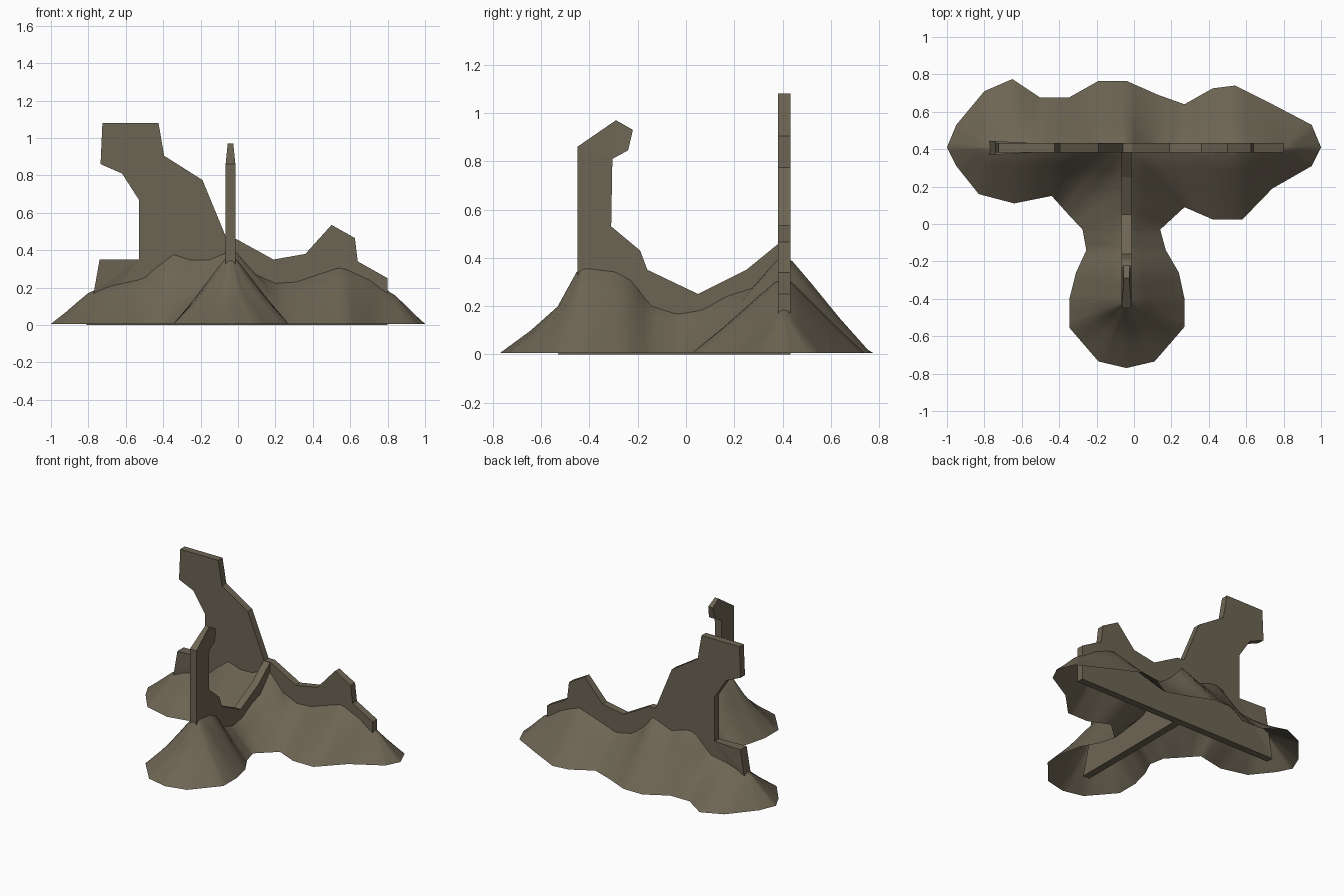
import bpy, bmesh

if "Cube" in bpy.data.objects:
    bpy.data.objects.remove(bpy.data.objects["Cube"])

stone = bpy.data.materials.new("weathered_stone")
stone.diffuse_color = (0.152, 0.130, 0.088, 1)
stone.use_nodes = True
stone.node_tree.nodes["Principled BSDF"].inputs["Base Color"].default_value = stone.diffuse_color


def finish(name, bm, smooth=False):
    me = bpy.data.meshes.new(name)
    bm.to_mesh(me)
    bm.free()
    me.materials.append(stone)
    for p in me.polygons:
        p.use_smooth = smooth
    ob = bpy.data.objects.new(name, me)
    bpy.context.collection.objects.link(ob)
    return ob


def wall(name, profile, place, mid, half):
    """Extrude a broken-wall profile; an optional third value sets half thickness."""
    bm = bmesh.new()
    pts = [(p[0], p[1], p[2] if len(p) > 2 else half) for p in profile]
    a = [bm.verts.new(place(u, z, mid - h)) for u, z, h in pts]
    b = [bm.verts.new(place(u, z, mid + h)) for u, z, h in pts]
    caps = [bm.faces.new(a), bm.faces.new(b[::-1])]
    n = len(a)
    for i in range(n):
        j = (i + 1) % n
        bm.faces.new((a[j], a[i], b[i], b[j]))
    bmesh.ops.recalc_face_normals(bm, faces=bm.faces[:])
    bmesh.ops.triangulate(bm, faces=caps)
    return finish(name, bm)


def interp(table, v):
    if v <= table[0][0]:
        return table[0][1]
    for (a, za), (b, zb) in zip(table, table[1:]):
        if v <= b:
            return za + (zb - za) * (v - a) / (b - a)
    return table[-1][1]


# Long back wall, broken silhouette
wall("back_wall", [
    (-0.81, 0), (-0.77, 0.18, 0.036), (-0.74, 0.35, 0.036), (-0.53, 0.35),
    (-0.53, 0.67), (-0.62, 0.81), (-0.735, 0.86), (-0.725, 1.08),
    (-0.425, 1.08), (-0.395, 0.905), (-0.19, 0.775), (-0.06, 0.46),
    (-0.01, 0.46), (0.19, 0.35), (0.36, 0.38), (0.5, 0.535), (0.625, 0.465),
    (0.64, 0.34), (0.80, 0.25), (0.80, 0)],
    lambda u, z, w: (u, w, z), 0.407, 0.025)

# Cross wall running to the front
wall("cross_wall", [
    (-0.53, 0), (-0.45, 0.30), (-0.45, 0.86), (-0.29, 0.97, 0.015),
    (-0.22, 0.93, 0.018), (-0.24, 0.845), (-0.305, 0.81), (-0.31, 0.53),
    (-0.19, 0.43), (-0.16, 0.35), (0.05, 0.25), (0.25, 0.35),
    (0.385, 0.46), (0.385, 0)],
    lambda u, z, w: (w, u, z), -0.04, 0.026)

# Earth mound: lofted from its footprint up to the T-shaped ridge
outline = [
    (-1, .41), (-.95, .53), (-.8, .71), (-.65, .775), (-.5, .675),
    (-.35, .675), (-.19, .765), (-.04, .765), (.13, .69), (.27, .64),
    (.42, .725), (.54, .74), (.74, .64), (.95, .53), (1, .41), (.95, .31),
    (.74, .19), (.58, .025), (.42, .025), (.27, .09), (.14, -.03),
    (.17, -.14), (.24, -.26), (.27, -.4), (.27, -.55), (.11, -.735),
    (-.04, -.77), (-.19, -.735), (-.345, -.555), (-.345, -.4), (-.31, -.26),
    (-.255, -.14), (-.275, -.03), (-.35, .05), (-.44, .15), (-.64, .11),
    (-.83, .16), (-.95, .31)]
back_ridge = [(-.78, .18), (-.7, .215), (-.5, .26), (-.37, .395), (-.3, .395),
              (-.19, .35), (-.04, .41), (.02, .33), (.12, .245), (.25, .22),
              (.4, .27), (.55, .32), (.7, .255), (.82, .17)]
arm_ridge = [(-.42, .375), (-.29, .36), (-.22, .32), (-.15, .22),
             (-.04, .185), (.05, .19), (.13, .22), (.2, .265), (.27, .26),
             (.405, .41)]
RY, RX = 0.405, -0.04


def ridge_point(x, y):
    if y < 0:
        return RX, max(y, -0.42)
    if abs(x - RX) < 0.33 and y < 0.1:
        return RX, RY
    return min(max(x, -0.78), 0.82), RY


bm = bmesh.new()
# (distance from ridge, convex height factor, hollow height factor)
rings = [(0, 1, 1), (0.1, 0.94, 0.9), (0.32, 0.71, 0.52),
         (0.64, 0.36, 0.25), (1, 0, 0)]
BASE = 0.006
SUB = 4
columns = []
for i, p in enumerate(outline):
    q = outline[(i + 1) % len(outline)]
    rp, rq = ridge_point(*p), ridge_point(*q)
    for s in range(SUB):
        k = s / SUB
        ox, oy = p[0] + (q[0] - p[0]) * k, p[1] + (q[1] - p[1]) * k
        rx, ry = rp[0] + (rq[0] - rp[0]) * k, rp[1] + (rq[1] - rp[1]) * k
        h = interp(back_ridge, rx) if ry > RY - 1e-4 else interp(arm_ridge, ry)
        # hollow slopes at the front tip and in the inner left corner
        hollow = min(max((-oy - 0.45) / 0.25, 0), 1)
        if -0.4 < ox < -0.26 and 0 < oy < 0.12:
            hollow = 0.7
        columns.append([bm.verts.new((
            rx + (ox - rx) * t, ry + (oy - ry) * t,
            BASE + (h - BASE) * (f + (g - f) * hollow))) for t, f, g in rings])
for c, d in zip(columns, columns[1:] + columns[:1]):
    for j in range(len(rings) - 1):
        bm.faces.new((c[j], c[j + 1], d[j + 1], d[j]))
bmesh.ops.remove_doubles(bm, verts=bm.verts[:], dist=0.0005)
bm.normal_update()
for f in bm.faces:
    if f.normal.z < 0:
        f.normal_flip()
finish("earth_mound", bm, smooth=True)
